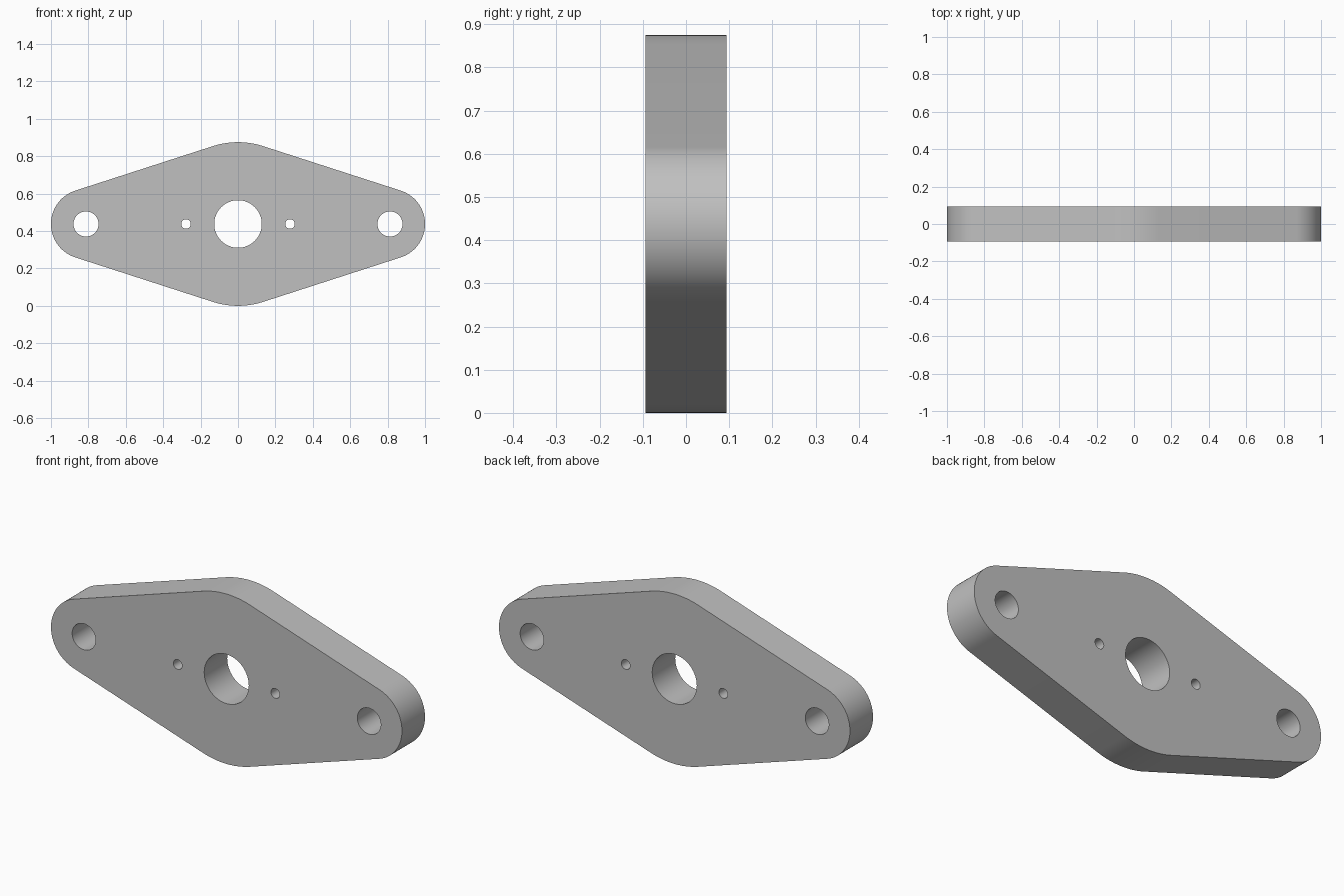
import bpy, bmesh
from math import asin, sin, cos, pi, radians
from mathutils import Vector

cube = bpy.data.objects.get("Cube")
if cube:
    bpy.data.objects.remove(cube, do_unlink=True)

# Main sizes
HUB_R, END_R, END_X, THICK = 0.4375, 0.1875, 0.8125, 0.1875
HOLES = [(0, 0.127, 64), (0.278, 0.025, 32), (-0.278, 0.025, 32),
         (END_X, 0.067, 48), (-END_X, 0.067, 48)]


def arc(cx, r, start, end, steps):
    """Points on an arc in the plate's front plane."""
    angles = [start + (end - start) * i / steps for i in range(steps + 1)]
    return [Vector((cx + r * cos(a), -THICK / 2, HUB_R + r * sin(a))) for a in angles]


def add_loop(bm, points):
    verts = [bm.verts.new(p) for p in points]
    return [bm.edges.new((v, verts[i - 1])) for i, v in enumerate(verts)]


# Outline: a central hub and two round ends joined by tangent lines
tilt = asin((HUB_R - END_R) / END_X)
t = pi / 2 - tilt
outline = (arc(END_X, END_R, -t, t, 40)
           + arc(0, HUB_R, t, pi - t, 20)
           + arc(-END_X, END_R, pi - t, pi + t, 40)
           + arc(0, HUB_R, pi + t, 2 * pi - t, 20))

bm = bmesh.new()
edges = add_loop(bm, outline)
for x, radius, sides in HOLES:
    edges += add_loop(bm, arc(x, radius, 0, 2 * pi, sides)[:-1])

# Fill around the holes, then extrude to thickness
bmesh.ops.triangle_fill(bm, edges=edges, use_beauty=True, normal=(0, -1, 0))
result = bmesh.ops.extrude_face_region(bm, geom=bm.faces[:], use_keep_orig=True)
moved = [g for g in result["geom"] if isinstance(g, bmesh.types.BMVert)]
bmesh.ops.translate(bm, verts=moved, vec=(0, THICK, 0))
bmesh.ops.recalc_face_normals(bm, faces=bm.faces[:])

mesh = bpy.data.meshes.new("flange_plate")
bm.to_mesh(mesh)
bm.free()
plate = bpy.data.objects.new("flange_plate", mesh)
bpy.context.collection.objects.link(plate)

# Plain grey metal
grey = bpy.data.materials.new("plain_grey")
grey.use_nodes = True
colour = (0.53, 0.53, 0.53, 1)
grey.diffuse_color = colour
grey.node_tree.nodes["Principled BSDF"].inputs["Base Color"].default_value = colour
mesh.materials.append(grey)

# Smooth walls with sharp rims
bpy.ops.object.select_all(action="DESELECT")
plate.select_set(True)
bpy.context.view_layer.objects.active = plate
bpy.ops.object.shade_smooth_by_angle(angle=radians(30))
